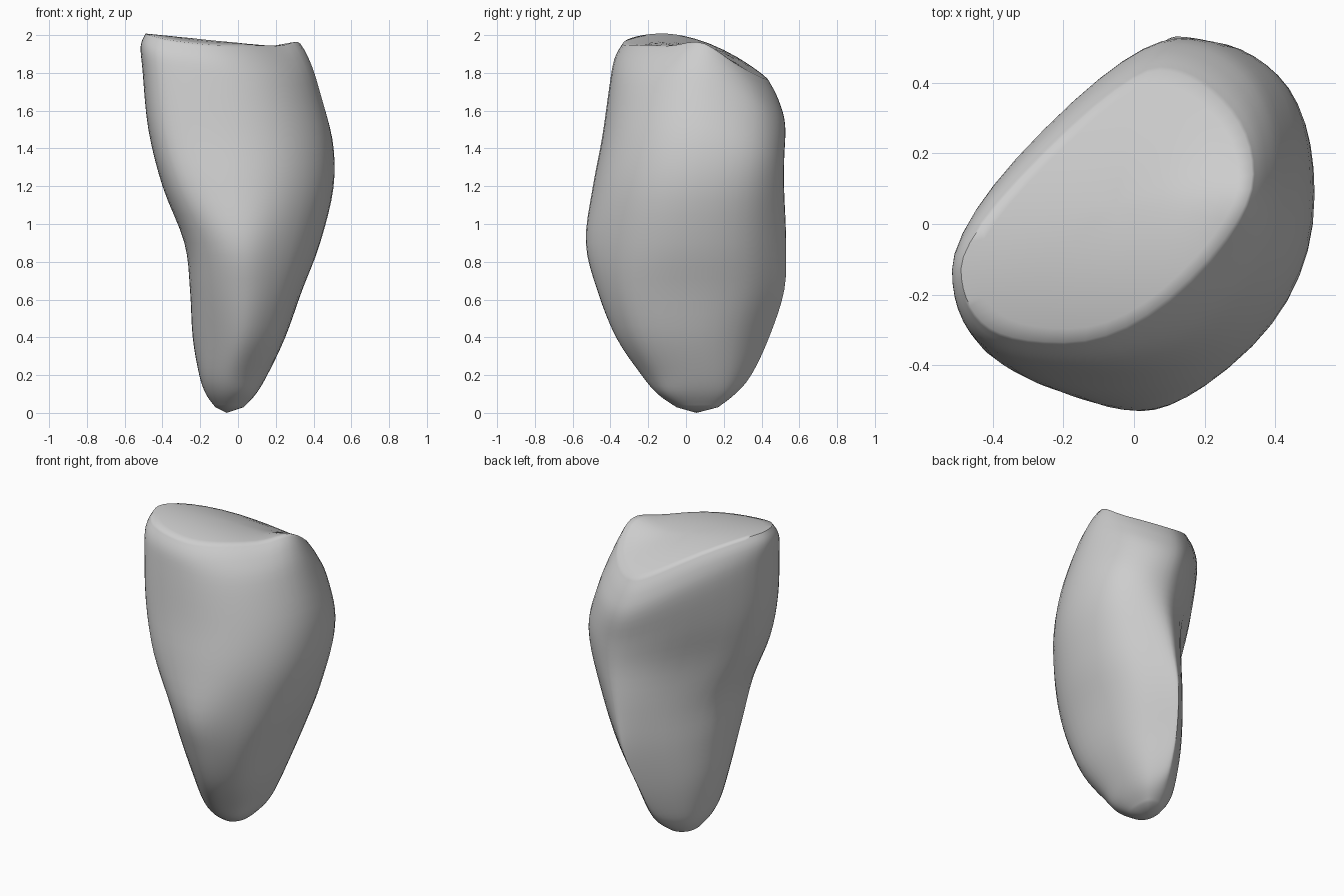
import bpy, bmesh, math
from mathutils import Vector

cube = bpy.data.objects.get("Cube")
if cube:
    bpy.data.objects.remove(cube, do_unlink=True)

# Each section: height, then its reach in eight directions, counter-clockwise from +x
SECTIONS = [
    (.03, .03, .12, .17, .165, .12, .085, .05, .02),
    (.1, .095, .2, .26, .22, .17, .16, .15, .12),
    (.2, .155, .26, .345, .255, .205, .22, .235, .19),
    (.4, .25, .34, .44, .29, .24, .29, .37, .325),
    (.65, .34, .44, .52, .31, .255, .37, .47, .42),
    (.9, .435, .51, .53, .31, .285, .44, .53, .47),
    (1.2, .505, .57, .52, .31, .4, .52, .495, .48),
    (1.5, .5, .585, .52, .34, .475, .55, .445, .44),
    (1.8, .425, .545, .525, .37, .505, .55, .405, .36),
    (1.93, .375, .485, .49, .355, .515, .54, .38, .29),
    (2, .335, .42, .435, .32, .49, .5, .335, .22),
]
STEPS = 6          # curve points per section corner
RINGS = 4          # rings between sections


def crown_height(x, y):
    """Biting surface falling away to the back, with a low cusp at one side."""
    cusp = .06 * math.exp(-((x - .34) ** 2 + (y - .08) ** 2) / .02)
    return 1.95 - .1 * x - .15 * y - .6 * y * y + cusp


def blend(a, b, c, d, t):
    """Smooth interpolation from b to c."""
    return b + .5 * t * (c - a + t * (2 * a - 5 * b + 4 * c - d + t * (3 * (b - c) + d - a)))


def outline(reach):
    """Rounded curve touching the eight sides of an octagon."""
    corners, s = [], math.sqrt(.5)
    for i in range(8):
        n = Vector((math.cos(i * math.pi / 4), math.sin(i * math.pi / 4)))
        tangent = Vector((-n.y, n.x))
        corners.append(n * reach[i] + tangent * ((reach[(i + 1) % 8] - reach[i] * s) / s))
    points = []
    for i, corner in enumerate(corners):
        start = (corners[i - 1] + corner) / 2
        end = (corner + corners[(i + 1) % 8]) / 2
        for k in range(STEPS):
            t = k / STEPS
            points.append(start * (1 - t) ** 2 + corner * 2 * t * (1 - t) + end * t * t)
    return points


def place(p, z):
    """Hollow the inner face and tilt the upper part to follow the crown."""
    u, d = (p.x + p.y) / math.sqrt(2), (p.y - p.x) / math.sqrt(2)
    if d > .1:
        dent = .035 * min(1, (d - .1) / .15) * math.exp(-((u + .03) / .2) ** 2 - ((z - 1.05) / .35) ** 2)
        p = p + Vector((dent, -dent)) * .7
    t = min(1, max(0, z - 1))
    return Vector((p.x, p.y, z - t * t * (3 - 2 * t) * (2 - crown_height(p.x, p.y))))


# Stack the body rings
rings = []
last = len(SECTIONS) - 1
for i in range(last):
    rows = [SECTIONS[max(0, min(last, i + k))] for k in (-1, 0, 1, 2)]
    for k in range(RINGS):
        row = [blend(*values, k / RINGS) for values in zip(*rows)]
        rings.append([place(p, row[0]) for p in outline(row[1:])])
rim = outline(SECTIONS[-1][1:])
centre = Vector((-.05, .05))
for scale in (1, .9, .75, .55, .35, .15):
    rings.append([place(centre.lerp(p, scale), 2) for p in rim])

# Skin the rings and close both ends
bm = bmesh.new()
loops = [[bm.verts.new(p) for p in ring] for ring in rings]
count = len(rim)
for low, high in zip(loops, loops[1:]):
    for j in range(count):
        k = (j + 1) % count
        bm.faces.new((low[j], low[k], high[k], high[j]))
tip = bm.verts.new((-.06, .055, 0))
top = bm.verts.new(place(centre, 2))
for j in range(count):
    k = (j + 1) % count
    bm.faces.new((loops[0][k], loops[0][j], tip))
    bm.faces.new((loops[-1][j], loops[-1][k], top))
bmesh.ops.recalc_face_normals(bm, faces=bm.faces)
mesh = bpy.data.meshes.new("tooth_body")
bm.to_mesh(mesh)
bm.free()
body = bpy.data.objects.new("tooth_body", mesh)
bpy.context.collection.objects.link(body)

# Plain grey surface
grey = bpy.data.materials.new("light_grey")
grey.use_nodes = True
grey.diffuse_color = (.61, .61, .61, 1)
grey.node_tree.nodes["Principled BSDF"].inputs["Base Color"].default_value = (.61, .61, .61, 1)
mesh.materials.append(grey)

bpy.context.view_layer.objects.active = body
body.select_set(True)
bpy.ops.object.shade_smooth_by_angle(angle=math.radians(60))
